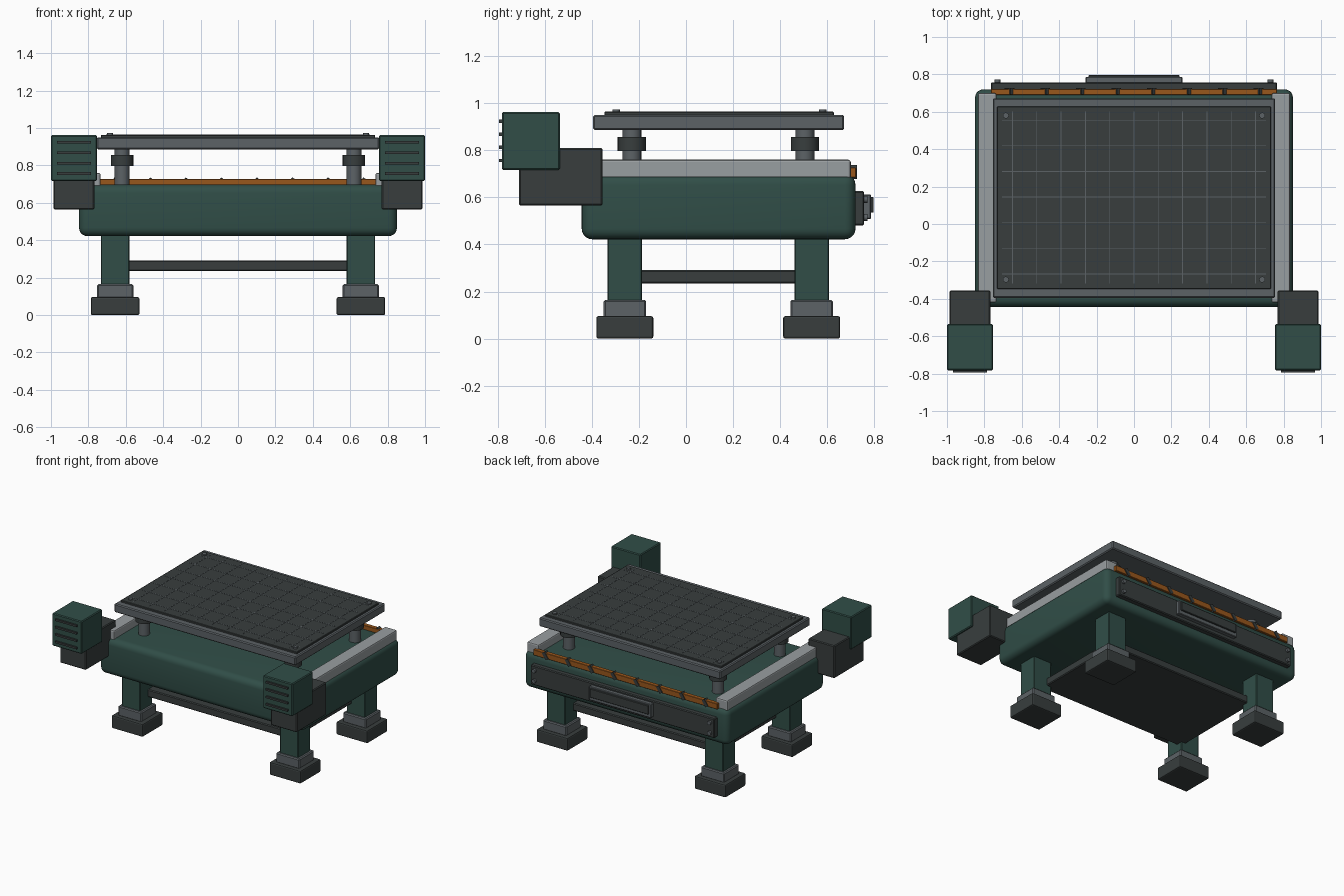
import bpy, bmesh, math
from mathutils import Matrix

if "Cube" in bpy.data.objects:
    bpy.data.objects.remove(bpy.data.objects["Cube"])


def material(name, rgb):
    # sRGB display value converted to linear
    m = bpy.data.materials.new(name)
    m.diffuse_color = [((c + 0.055) / 1.055) ** 2.4 for c in rgb] + [1]
    m.use_nodes = True
    m.node_tree.nodes["Principled BSDF"].inputs["Base Color"].default_value = m.diffuse_color
    return m


GREEN = material("dark green paint", (0.19, 0.305, 0.28))
DARK = material("charcoal", (0.22, 0.242, 0.242))
GREY = material("steel grey", (0.36, 0.385, 0.40))
LIGHT = material("light grey", (0.60, 0.62, 0.63))
ORANGE = material("burnt orange", (0.60, 0.34, 0.11))


def finish(name, bm, mat, bevel, segments):
    me = bpy.data.meshes.new(name)
    if bevel:
        bmesh.ops.bevel(bm, geom=bm.edges[:], offset=bevel, segments=segments,
                        profile=0.5, affect='EDGES')
    bm.to_mesh(me)
    bm.free()
    me.materials.append(mat)
    ob = bpy.data.objects.new(name, me)
    bpy.context.collection.objects.link(ob)
    return ob


def smooth(ob):
    bpy.ops.object.select_all(action='DESELECT')
    ob.select_set(True)
    bpy.context.view_layer.objects.active = ob
    bpy.ops.object.shade_smooth_by_angle(angle=math.radians(35))


def box(name, x, y, z, mat, bevel=0.0, segments=1, tilt=0.0):
    """Box from (min, max) ranges, optionally tilted about y."""
    bm = bmesh.new()
    bmesh.ops.create_cube(bm, size=1)
    size = [b - a for a, b in (x, y, z)]
    mid = [(a + b) / 2 for a, b in (x, y, z)]
    bmesh.ops.scale(bm, vec=size, verts=bm.verts)
    bmesh.ops.transform(bm, matrix=Matrix.Translation(mid) @ Matrix.Rotation(tilt, 4, 'Y'),
                        verts=bm.verts)
    return finish(name, bm, mat, bevel, segments)


def cylinder(name, centre, r, h, mat, axis='Z', sides=24):
    bm = bmesh.new()
    bmesh.ops.create_cone(bm, cap_ends=True, segments=sides, radius1=r, radius2=r, depth=h)
    rot = Matrix.Rotation(math.pi / 2, 4, 'X') if axis == 'Y' else Matrix()
    bmesh.ops.transform(bm, matrix=Matrix.Translation(centre) @ rot, verts=bm.verts)
    ob = finish(name, bm, mat, 0, 1)
    smooth(ob)
    return ob


def around(c, h):
    return (c - h, c + h)


# Main body and lower shelf
smooth(box("body", (-0.85, 0.85), (-0.443, 0.72), (0.422, 0.698), GREEN, 0.045, 5))
box("lower_shelf", (-0.62, 0.62), (-0.24, 0.51), (0.235, 0.292), DARK, 0.006)

for s, side in ((-1, "left"), (1, "right")):
    # Legs with ankles and feet
    for cy, end in ((-0.26, "front"), (0.534, "back")):
        cx, n = s * 0.657, f"{end}_{side}"
        box(n + "_leg", around(cx, 0.076), around(cy, 0.073), (0.15, 0.45), GREEN, 0.004)
        box(n + "_ankle", around(cx, 0.097), around(cy, 0.09), (0.09, 0.165), GREY, 0.007)
        box(n + "_foot", around(cx, 0.13), around(cy, 0.121), (0, 0.096), DARK, 0.009, 2)

    # Posts holding up the table
    for cy, end in ((-0.23, "front"), (0.505, "back")):
        n = f"{end}_{side}"
        cylinder(n + "_post", (s * 0.62, cy, 0.79), 0.04, 0.2, GREY)
        cylinder(n + "_collar", (s * 0.62, cy, 0.827), 0.06, 0.06, DARK)

    # Side rail
    box(side + "_rail", around(s * 0.785, 0.05), (-0.42, 0.70), (0.68, 0.76), LIGHT, 0.01, 2)

    # Forward arm and vented head
    box(side + "_arm", around(s * 0.877, 0.109), (-0.71, -0.355), (0.565, 0.81), DARK, 0.006)
    box(side + "_head", around(s * 0.877, 0.123), (-0.782, -0.535), (0.717, 0.962), GREEN, 0.006)
    for i in range(4):
        box(f"{side}_vent_{i + 1}", around(s * 0.877, 0.09), (-0.795, -0.78),
            around(0.757 + i * 0.0555, 0.007), DARK)

# Table frame and top panel
box("table_frame", (-0.755, 0.755), (-0.395, 0.672), (0.886, 0.95), GREY, 0.007)
box("table_panel", (-0.732, 0.732), (-0.347, 0.628), (0.945, 0.964), DARK, 0.003)

# Thin grid lines on the panel
for i in range(11):
    box(f"panel_line_lengthwise_{i + 1}", around(-0.65 + i * 0.13, 0.0022), (-0.317, 0.602),
        (0.963, 0.9655), GREY)
for i in range(7):
    box(f"panel_line_crosswise_{i + 1}", (-0.705, 0.705), around(-0.267 + i * 0.137, 0.0022),
        (0.963, 0.9653), GREY)

# Corner bolts on the panel
for x in (-0.685, 0.685):
    for y in (-0.297, 0.58):
        cylinder("panel_bolt", (x, y, 0.968), 0.016, 0.012, GREY, sides=12)

# Orange warning strip with slanted dark bars
box("warning_strip", (-0.765, 0.765), (0.69, 0.722), (0.685, 0.727), ORANGE, 0.002)
for i in range(8):
    box(f"warning_bar_{i + 1}", around(-0.665 + i * 0.19, 0.013), (0.692, 0.727),
        around(0.707, 0.027), DARK, tilt=math.radians(35))

# Back panel with handle plate and bolts
box("back_panel", (-0.765, 0.765), (0.71, 0.757), (0.48, 0.627), DARK, 0.006)
box("handle_plate", (-0.258, 0.258), (0.75, 0.786), (0.508, 0.612), GREY, 0.004)
box("handle_face", (-0.243, 0.243), (0.78, 0.797), (0.535, 0.602), DARK, 0.003)
for x in (-0.73, 0.73):
    for z in (0.515, 0.592):
        cylinder("back_panel_bolt", (x, 0.762, z), 0.015, 0.02, GREY, 'Y', 12)
